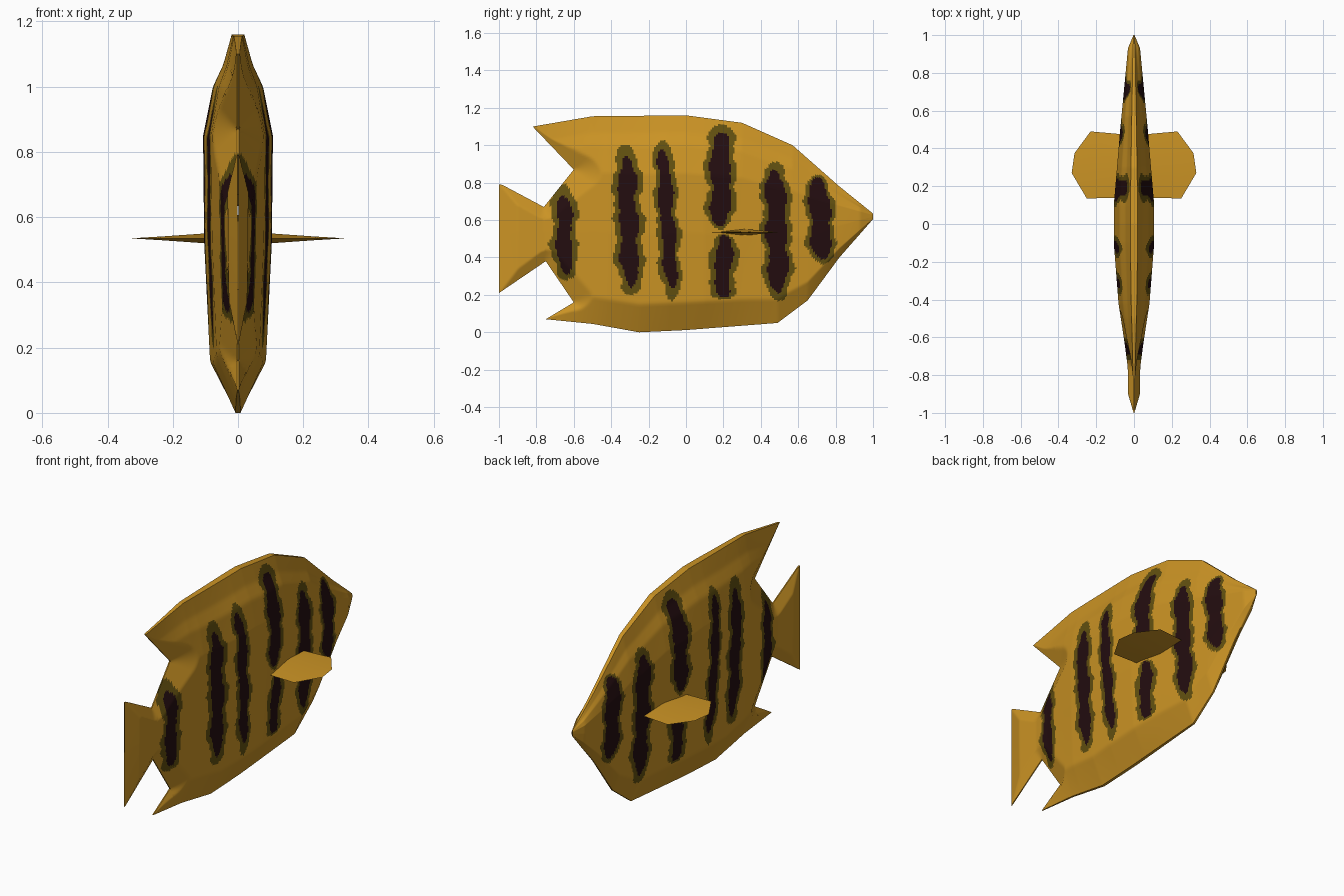
import bpy
import bmesh
import math
from mathutils import Vector
from mathutils.geometry import intersect_point_line

if "Cube" in bpy.data.objects:
    bpy.data.objects.remove(bpy.data.objects["Cube"])


def material(name, rgb):
    m = bpy.data.materials.new(name)
    m.diffuse_color = (*rgb, 1)
    m.use_nodes = True
    m.node_tree.nodes["Principled BSDF"].inputs["Base Color"].default_value = m.diffuse_color
    return m


GOLD = material("gold skin", (0.60, 0.295, 0.018))
OLIVE = material("olive stripe border", (0.122, 0.08, 0.005))
DARK = material("dark stripe", (0.017, 0.004, 0.005))


def lerp(points, v):
    """Piecewise linear curve through (position, value) points."""
    if v <= points[0][0]:
        return points[0][1]
    for (a, p), (b, q) in zip(points, points[1:]):
        if v <= b:
            return p + (q - p) * (v - a) / (b - a)
    return points[-1][1]


# Side outline curves (y, z) of the body with its long fins
TOP = [(-0.82, 1.10), (-0.5, 1.155), (0, 1.16), (0.30, 1.12), (0.57, 1.0), (0.82, 0.78), (1, 0.635)]
BOTTOM = [(-0.75, 0.07), (-0.5, 0.045), (-0.25, 0), (0, 0.012), (0.49, 0.05), (0.65, 0.17),
          (0.82, 0.40), (1, 0.605)]
TAIL_TOP = [(-0.985, 0.79), (-0.76, 0.67), (-0.60, 0.87)]
TAIL_BOTTOM = [(-1, 0.21), (-0.75, 0.38), (-0.60, 0.16)]
DORSAL_UNDER = [(-0.82, 1.10), (-0.60, 0.87)]
ANAL_OVER = [(-0.75, 0.07), (-0.60, 0.16)]

# Half thickness along the length, and its share over the height
THICK = [(-1, 0.002), (-0.9, 0.032), (-0.76, 0.034), (-0.65, 0.048), (-0.42, 0.082), (-0.1, 0.107),
         (0.1, 0.107), (0.5, 0.073), (0.93, 0.032), (1, 0.003)]
SECTION = [(0, 0.08), (0.13, 0.8), (0.45, 0.97), (0.73, 1), (0.86, 0.72), (0.92, 0.42), (1, 0.18)]
RIMS = [seg for line in (TAIL_TOP, TAIL_BOTTOM) for seg in zip(line, line[1:])]
RIMS += [tuple(DORSAL_UNDER), tuple(ANAL_OVER)]


def half_width(y, z):
    lo, hi = lerp(BOTTOM, y), lerp(TOP, y)
    w = lerp(THICK, y) * lerp(SECTION, (z - lo) / (hi - lo))
    # thin out towards the notches around the tail
    if y < -0.4:
        p = Vector((y, z, 0))
        for a, b in RIMS:
            a, b = Vector((*a, 0)), Vector((*b, 0))
            t = min(1, max(0, intersect_point_line(p, a, b)[1]))
            w = min(w, 0.003 + 0.5 * (p - a.lerp(b, t)).length)
    return w


# Stripes: y at bottom, y at top, then z range and half width of core and border
STRIPES = [
    (-0.645, -0.655, 0.31, 0.73, 0.043, 0.28, 0.79, 0.076),
    (-0.295, -0.32, 0.24, 0.94, 0.052, 0.20, 1.00, 0.085),
    (-0.075, -0.125, 0.23, 0.98, 0.040, 0.17, 1.03, 0.066),
    (0.185, 0.185, 0.565, 1.07, 0.056, 0.55, 1.11, 0.088),
    (0.195, 0.205, 0.185, 0.52, 0.046, 0.175, 0.525, 0.082),
    (0.495, 0.475, 0.21, 0.87, 0.058, 0.17, 0.91, 0.088),
    (0.73, 0.705, 0.39, 0.83, 0.058, 0.365, 0.84, 0.083),
]


def inside(y, z, yb, yt, lo, hi, half, phase):
    if not lo < z < hi:
        return False
    u = 2 * (z - lo) / (hi - lo) - 1
    centre = yb + (yt - yb) * (u + 1) / 2 + 0.006 * math.sin(23 * z + phase)
    wave = 0.9 + 0.13 * math.sin(31 * z + 2 * phase) + 0.06 * math.sin(83 * z + phase)
    return abs(y - centre) < half * wave * math.sqrt(1 - abs(u) ** 5)


def stripe_index(y, z):
    index = 0
    for k, (yb, yt, lo, hi, half, blo, bhi, bhalf) in enumerate(STRIPES):
        if inside(y, z, yb, yt, lo, hi, half, k):
            return 2
        if inside(y, z, yb, yt, blo, bhi, bhalf, k):
            index = 1
    return index


def finish(name, bm, mats):
    bmesh.ops.recalc_face_normals(bm, faces=bm.faces)
    mesh = bpy.data.meshes.new(name)
    bm.to_mesh(mesh)
    bm.free()
    for m in mats:
        mesh.materials.append(m)
    obj = bpy.data.objects.new(name, mesh)
    bpy.context.collection.objects.link(obj)
    bpy.ops.object.select_all(action='DESELECT')
    obj.select_set(True)
    bpy.context.view_layer.objects.active = obj
    bpy.ops.object.shade_smooth_by_angle(angle=math.radians(40))
    return obj


def skin(name, y0, y1, low, high, rows):
    """Loft closed rings between two outline curves and paint the stripes."""
    bm = bmesh.new()
    cols = round((y1 - y0) / 0.01)
    rings = []
    for i in range(cols + 1):
        y = y0 + (y1 - y0) * i / cols
        lo, hi = lerp(low, y), lerp(high, y)
        zs = [lo + (hi - lo) * j / rows for j in range(rows + 1)]
        side = [(half_width(y, z), z) for z in zs]
        ring = [(w, z) for w, z in side] + [(-w, z) for w, z in reversed(side)]
        rings.append([bm.verts.new((x, y, z)) for x, z in ring])
    n = len(rings[0])
    for a, b in zip(rings, rings[1:]):
        for j in range(n):
            k = (j + 1) % n
            f = bm.faces.new((a[j], b[j], b[k], a[k]))
            c = f.calc_center_median()
            f.material_index = stripe_index(c.y, c.z)
    return finish(name, bm, (GOLD, OLIVE, DARK))


skin("body", -0.60, 1.0, BOTTOM, TOP, 96)
skin("tail", -1.0, -0.60, TAIL_BOTTOM, TAIL_TOP, 56)
skin("dorsal_fin_tip", -0.82, -0.60, DORSAL_UNDER, TOP, 24)
skin("anal_fin_tip", -0.75, -0.60, BOTTOM, ANAL_OVER, 12)

# Side fins: flat lens shape, thickest along the middle of the root
FIN = [(0.06, 0.14), (0.25, 0.135), (0.33, 0.27), (0.315, 0.375), (0.23, 0.49), (0.06, 0.475)]
for name, s in (("right_side_fin", 1), ("left_side_fin", -1)):
    bm = bmesh.new()
    rim = [bm.verts.new((s * x, y, 0.535)) for x, y in FIN]
    for d in (1, -1):
        root = bm.verts.new((s * 0.06, 0.31, 0.535 + d * 0.018))
        mid = bm.verts.new((s * 0.23, 0.31, 0.535 + d * 0.006))
        for a, b in zip(rim[1:4], rim[2:5]):
            bm.faces.new((a, b, mid))
        bm.faces.new((rim[0], rim[1], mid, root))
        bm.faces.new((root, mid, rim[4], rim[5]))
    finish(name, bm, (GOLD,))
